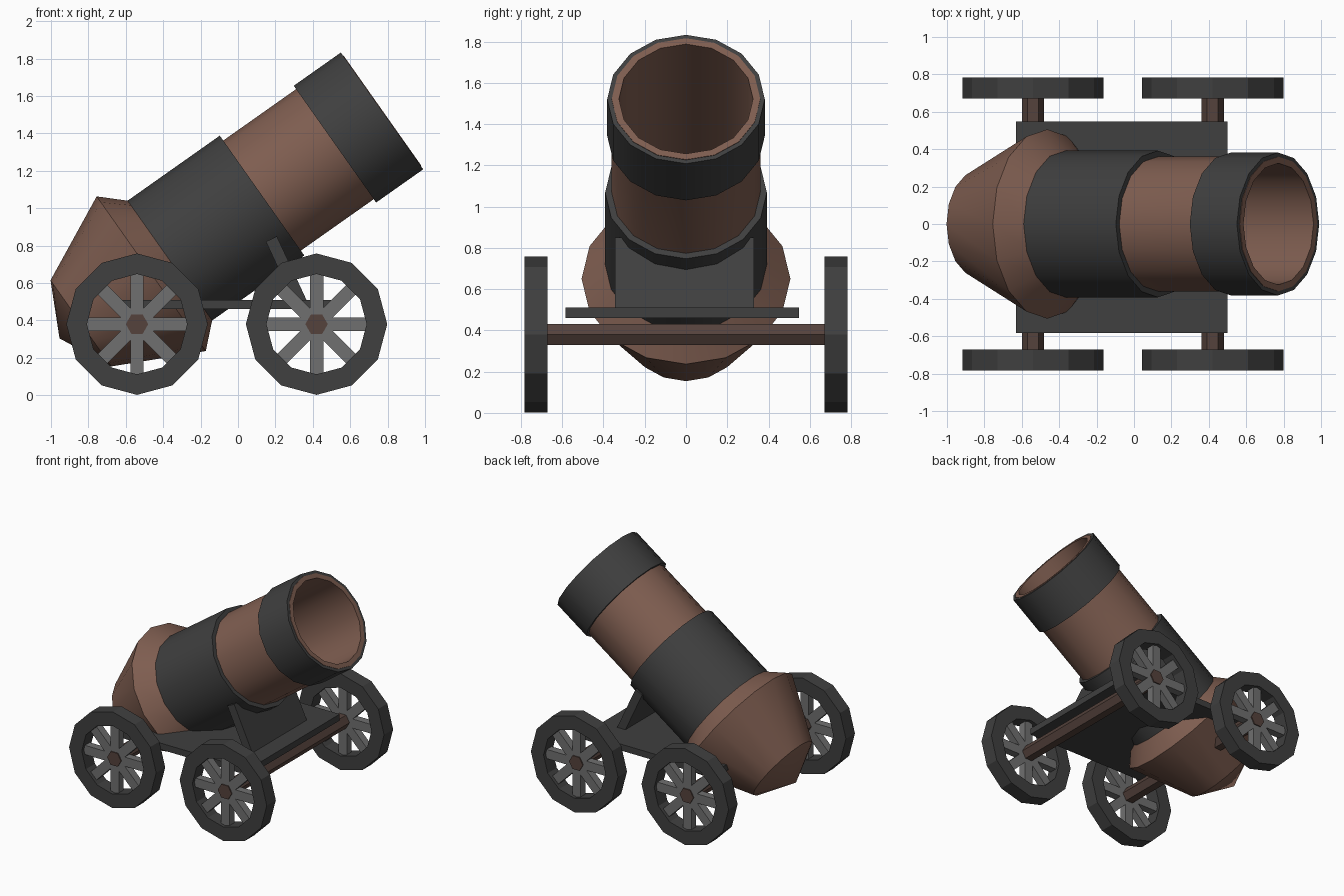
import bpy, bmesh
from math import pi, cos, sin, radians
from mathutils import Matrix

if "Cube" in bpy.data.objects:
    bpy.data.objects.remove(bpy.data.objects["Cube"])


def material(name, rgb):
    m = bpy.data.materials.new(name)
    m.diffuse_color = (*rgb, 1)
    m.use_nodes = True
    m.node_tree.nodes["Principled BSDF"].inputs["Base Color"].default_value = m.diffuse_color
    return m


COPPER = material("copper", (0.21, 0.11, 0.08))
IRON = material("dark_iron", (0.05, 0.05, 0.05))
SPOKE = material("spoke_grey", (0.16, 0.16, 0.16))
AXLE = material("axle_brown", (0.09, 0.055, 0.045))


def finish(bm, name, mat, matrix, smooth=False):
    bmesh.ops.remove_doubles(bm, verts=bm.verts, dist=1e-5)
    bmesh.ops.recalc_face_normals(bm, faces=bm.faces)
    me = bpy.data.meshes.new(name)
    bm.to_mesh(me)
    bm.free()
    me.materials.append(mat)
    ob = bpy.data.objects.new(name, me)
    bpy.context.collection.objects.link(ob)
    ob.matrix_world = matrix
    if smooth:
        bpy.ops.object.select_all(action='DESELECT')
        ob.select_set(True)
        bpy.context.view_layer.objects.active = ob
        bpy.ops.object.shade_smooth_by_angle(angle=radians(25))
    return ob


def lathe(name, profile, sides, mat, matrix, smooth=False):
    """Revolve a closed (radius, height) profile about local z."""
    bm = bmesh.new()
    rings = [[bm.verts.new((r * cos(2 * pi * i / sides), r * sin(2 * pi * i / sides), h))
              for i in range(sides)] if r > 0 else [bm.verts.new((0, 0, h))]
             for r, h in profile]
    for a, b in zip(rings, rings[1:] + rings[:1]):
        for i in range(sides):
            j = (i + 1) % sides
            if len(a) > 1 and len(b) > 1:
                bm.faces.new((a[i], a[j], b[j], b[i]))
            elif len(a) > 1:
                bm.faces.new((a[i], a[j], b[0]))
            elif len(b) > 1:
                bm.faces.new((a[0], b[j], b[i]))
    return finish(bm, name, mat, matrix, smooth)


def box(bm, size, matrix=Matrix()):
    bmesh.ops.create_cube(bm, size=1, matrix=matrix @ Matrix.Diagonal((*size, 1)))


# Barrel: local z is the bore axis, origin at the muzzle centre
tilt = Matrix.Translation((0.77, 0, 1.52)) @ Matrix.Rotation(radians(90 - 35.2), 4, 'Y')
lathe("barrel", [(0, -2.11), (0.282, -1.97), (0.506, -1.51), (0.375, -1.37), (0.36, -1.3),
                 (0.36, 0.003), (0.325, 0.003), (0.325, -1.35), (0, -1.35)],
      16, COPPER, tilt, True)
for name, r, lo, hi in (("muzzle_band", 0.382, -0.308, 0),
                        ("middle_band", 0.392, -1.388, -0.785)):
    lathe(name, [(r, lo), (r, hi), (0.35, hi), (0.35, lo)], 16, IRON, tilt, True)

# Carriage bed and slanted support plate
bm = bmesh.new()
box(bm, (1.13, 1.13, 0.05))
finish(bm, "bed", IRON, Matrix.Translation((-0.065, -0.018, 0.485)))
bm = bmesh.new()
box(bm, (0.065, 0.675, 0.40))
finish(bm, "support_plate", IRON,
       Matrix.Translation((0.263, -0.007, 0.654)) @ Matrix.Rotation(radians(-25), 4, 'Y'))

# Axles and wheels
upright = Matrix.Rotation(pi / 2, 4, 'X')
for end, x in (("rear", -0.54), ("front", 0.42)):
    lathe(end + "_axle", [(0, -0.765), (0.06, -0.765), (0.06, 0.765), (0, 0.765)],
          6, AXLE, Matrix.Translation((x, 0, 0.38)) @ upright)
    for side, y in (("right", -0.727), ("left", 0.727)):
        place = Matrix.Translation((x, y, 0.38)) @ upright
        h = 0.056
        lathe(f"{end}_{side}_rim", [(0.378, -h), (0.378, h), (0.268, h), (0.268, -h)],
              12, IRON, place)
        bm = bmesh.new()
        for k in range(4):
            box(bm, (0.57, 0.072, 0.06), Matrix.Rotation(k * pi / 4, 4, 'Z'))
        finish(bm, f"{end}_{side}_spokes", SPOKE, place)
